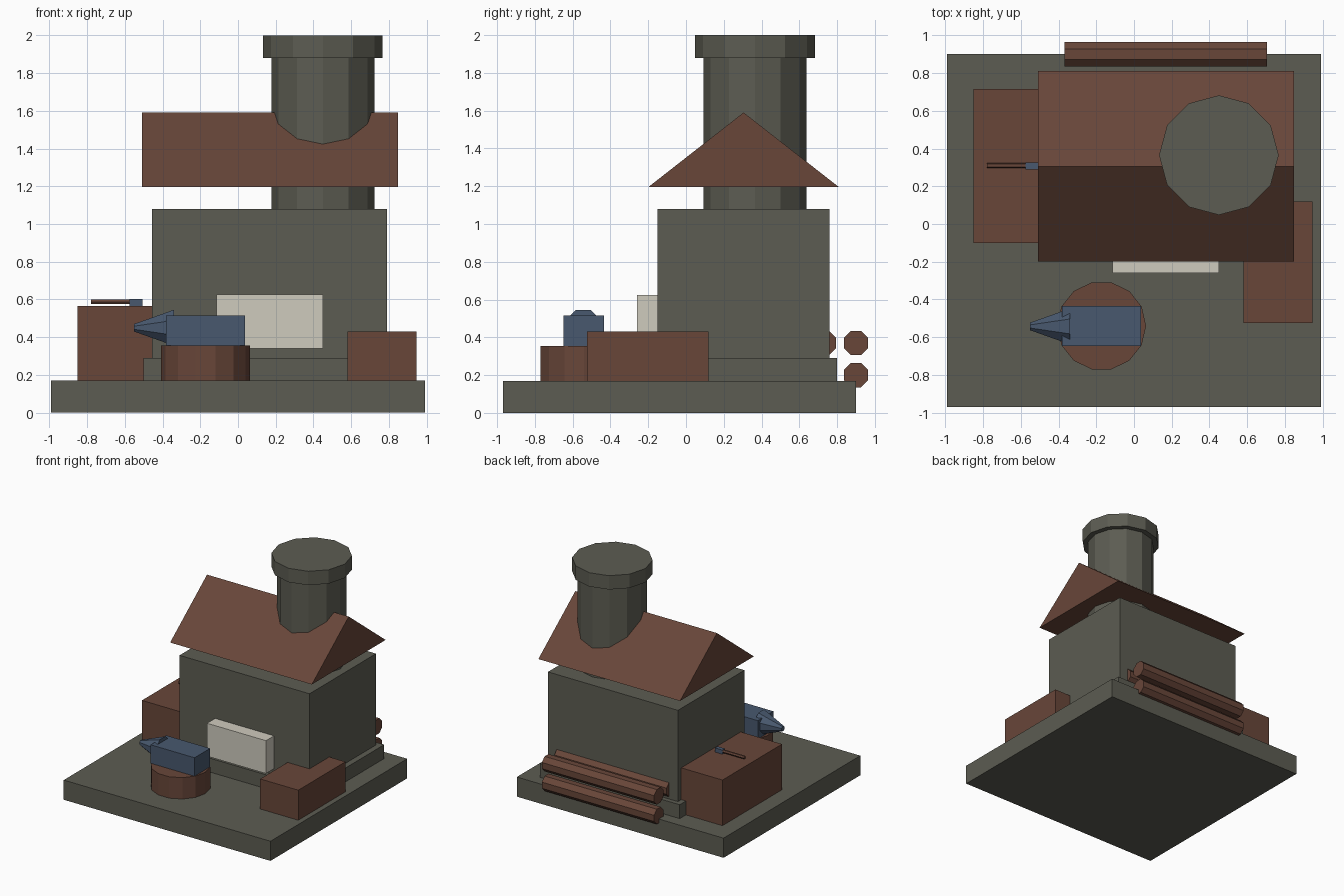
import bpy, bmesh, math
from mathutils import Matrix

if "Cube" in bpy.data.objects:
    bpy.data.objects.remove(bpy.data.objects["Cube"])


def srgb(r, g, b):
    def f(c):
        c /= 255
        return c / 12.92 if c <= 0.04045 else ((c + 0.055) / 1.055) ** 2.4
    return (f(r), f(g), f(b), 1.0)


def material(name, rgb):
    m = bpy.data.materials.new(name)
    m.diffuse_color = srgb(*rgb)
    m.use_nodes = True
    m.node_tree.nodes["Principled BSDF"].inputs["Base Color"].default_value = m.diffuse_color
    return m


STONE = material("grey stone", (92, 92, 82))
WOOD = material("red brown wood", (104, 70, 57))
STEEL = material("blue steel", (72, 88, 110))
PALE = material("pale plaster", (207, 203, 190))


def finish(name, bm, mat):
    bmesh.ops.recalc_face_normals(bm, faces=bm.faces[:])
    me = bpy.data.meshes.new(name)
    bm.to_mesh(me)
    bm.free()
    me.materials.append(mat)
    ob = bpy.data.objects.new(name, me)
    bpy.context.collection.objects.link(ob)
    return ob


def box(name, mat, x, y, z):
    bm = bmesh.new()
    size = [b - a for a, b in (x, y, z)]
    mid = [(a + b) / 2 for a, b in (x, y, z)]
    bmesh.ops.create_cube(bm, size=1, matrix=Matrix.Translation(mid) @ Matrix.Diagonal((*size, 1)))
    return finish(name, bm, mat)


def cylinder(name, mat, centre, r1, r2, length, sides, axis="Z", turn=0.0):
    """Flat-sided cylinder or cone; r1 is the low end along the axis."""
    bm = bmesh.new()
    rot = Matrix.Rotation(math.pi / 2, 4, "Y") if axis == "X" else Matrix()
    bmesh.ops.create_cone(bm, cap_ends=True, segments=sides, radius1=r1, radius2=r2, depth=length,
                          matrix=Matrix.Translation(centre) @ rot @ Matrix.Rotation(turn, 4, "Z"))
    return finish(name, bm, mat)


def gable(name, mat, x, y, z):
    """Triangular prism with its ridge along x."""
    bm = bmesh.new()
    profile = [(y[0], z[0]), (y[1], z[0]), ((y[0] + y[1]) / 2, z[1])]
    face = bm.faces.new([bm.verts.new((x[0], *p)) for p in profile])
    out = bmesh.ops.extrude_face_region(bm, geom=[face])
    moved = [v for v in out["geom"] if isinstance(v, bmesh.types.BMVert)]
    bmesh.ops.translate(bm, vec=(x[1] - x[0], 0, 0), verts=moved)
    return finish(name, bm, mat)


# Ground slab and building
box("ground_slab", STONE, (-0.99, 0.99), (-0.97, 0.90), (0, 0.17))
box("plinth", STONE, (-0.50, 0.84), (-0.19, 0.80), (0.17, 0.29))
box("building_body", STONE, (-0.455, 0.79), (-0.15, 0.76), (0.29, 1.08))
gable("roof", WOOD, (-0.51, 0.847), (-0.20, 0.81), (1.195, 1.59))
box("hearth_panel", PALE, (-0.115, 0.45), (-0.26, -0.14), (0.34, 0.625))

# Chimney
R12 = math.pi / 12
cylinder("chimney_stack", STONE, (0.45, 0.365, 1.48), 0.273, 0.273, 0.82, 12)
cylinder("chimney_cap", STONE, (0.45, 0.365, 1.94), 0.317, 0.317, 0.12, 12)

# Workbench with hammer, and side crate
box("workbench", WOOD, (-0.85, -0.42), (-0.10, 0.715), (0.17, 0.565))
cylinder("hammer_handle", WOOD, (-0.67, 0.31, 0.587), 0.014, 0.014, 0.22, 6, "X")
box("hammer_head", STEEL, (-0.575, -0.505), (0.29, 0.325), (0.566, 0.602))
box("side_crate", WOOD, (0.58, 0.945), (-0.525, 0.12), (0.17, 0.43))

# Anvil on a stump
cylinder("stump", WOOD, (-0.172, -0.54, 0.2625), 0.236, 0.236, 0.185, 14, turn=math.pi / 2)
box("anvil_body", STEEL, (-0.383, 0.037), (-0.648, -0.435), (0.355, 0.515))
cylinder("anvil_horn", STEEL, (-0.445, -0.543, 0.45), 0.022, 0.103, 0.21, 8, "X", math.pi / 8)

# Stacked logs behind the building
for i, (y, z) in enumerate([(0.90, 0.20), (0.90, 0.37), (0.73, 0.37)]):
    cylinder(f"log_{i + 1}", WOOD, (0.168, y, z), 0.07, 0.07, 1.075, 8, "X", math.pi / 8)
